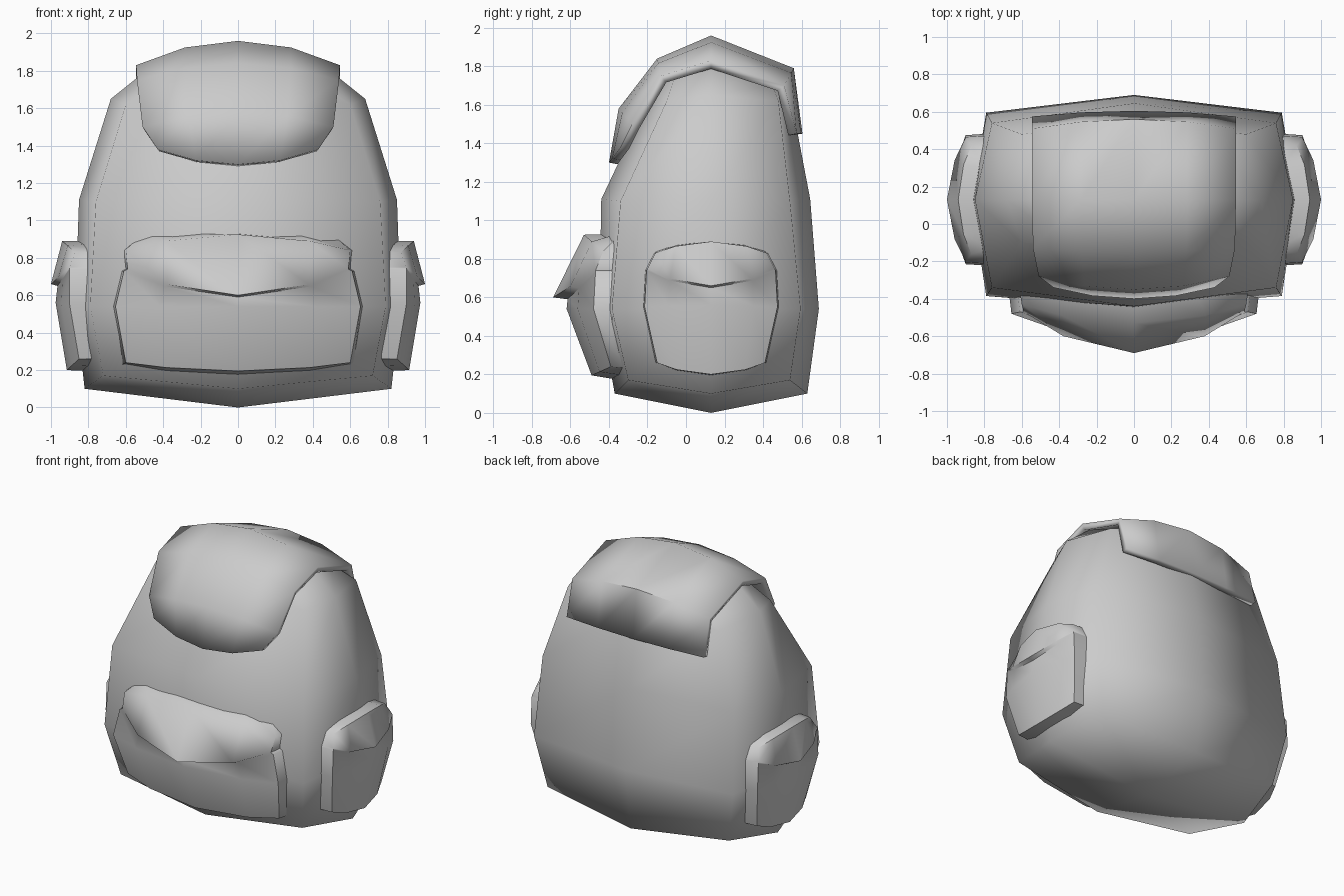
import bpy
import math

cube = bpy.data.objects.get("Cube")
if cube:
    bpy.data.objects.remove(cube, do_unlink=True)

MID_Y = 0.13

grey = bpy.data.materials.new("grey_fabric")
grey.use_nodes = True
grey.diffuse_color = (0.6, 0.6, 0.6, 1)
grey.node_tree.nodes["Principled BSDF"].inputs["Base Color"].default_value = (0.6, 0.6, 0.6, 1)


def make(name, verts, faces, angle=60):
    mesh = bpy.data.meshes.new(name)
    mesh.from_pydata(verts, [], faces)
    mesh.materials.append(grey)
    ob = bpy.data.objects.new(name, mesh)
    bpy.context.collection.objects.link(ob)
    bpy.ops.object.select_all(action="DESELECT")
    bpy.context.view_layer.objects.active = ob
    ob.select_set(True)
    bpy.ops.object.mode_set(mode="EDIT")
    bpy.ops.mesh.select_all(action="SELECT")
    bpy.ops.mesh.normals_make_consistent(inside=False)
    bpy.ops.object.mode_set(mode="OBJECT")
    bpy.ops.object.shade_smooth_by_angle(angle=math.radians(angle))
    return ob


def grid_faces(rows, cols):
    return [(r * cols + c, r * cols + c + 1, (r + 1) * cols + c + 1, (r + 1) * cols + c)
            for r in range(rows - 1) for c in range(cols - 1)]


# Body: eight-sided rings given as front, corner, side, corner and back points
RINGS = [
    [(0, -0.37, 0.10), (0.72, -0.30, 0.17), (0.82, MID_Y, 0.10), (0.72, 0.54, 0.17), (0, 0.63, 0.10)],
    [(0, -0.45, 0.54), (0.79, -0.385, 0.54), (0.87, MID_Y, 0.54), (0.79, 0.595, 0.54), (0, 0.69, 0.54)],
    [(0, -0.44, 1.11), (0.76, -0.34, 1.10), (0.85, MID_Y, 1.11), (0.76, 0.54, 1.10), (0, 0.645, 1.11)],
    [(0, -0.17, 1.68), (0.60, -0.10, 1.62), (0.68, MID_Y, 1.65), (0.60, 0.48, 1.62), (0, 0.54, 1.66)],
    [(0, -0.10, 1.79), (0.42, -0.06, 1.74), (0.48, MID_Y, 1.81), (0.42, 0.45, 1.70), (0, 0.50, 1.74)],
]
verts = []
for half in RINGS:
    verts += half + [(-x, y, z) for x, y, z in half[3:0:-1]]
faces = []
for r in range(len(RINGS) - 1):
    for i in range(8):
        j = (i + 1) % 8
        faces.append((r * 8 + i, r * 8 + j, r * 8 + 8 + j, r * 8 + 8 + i))
for start, z in ((0, 0.0), (len(RINGS) * 8 - 8, 1.9)):
    verts.append((0, MID_Y, z))
    for i in range(0, 8, 2):
        faces.append((len(verts) - 1, start + i, start + i + 1, start + (i + 2) % 8))
make("body", verts, faces, 80)

# Top flap: middle (y, z) and edge (x, y, z) of each row, front to back
FLAP = [
    ((-0.40, 1.30), (0.43, -0.34, 1.38)),
    ((-0.35, 1.58), (0.51, -0.28, 1.50)),
    ((-0.15, 1.84), (0.54, -0.13, 1.75)),
    ((MID_Y, 1.96), (0.545, MID_Y, 1.83)),
    ((0.56, 1.79), (0.545, 0.51, 1.70)),
    ((0.605, 1.45), (0.545, 0.575, 1.45)),
]
verts = []
for (my, mz), (ex, ey, ez) in FLAP:
    for t in (-1, -0.52, 0, 0.52, 1):
        w = t * t
        verts.append((ex * t, my + (ey - my) * w, mz + (ez - mz) * w))
flap = make("top_flap", verts, grid_faces(len(FLAP), 5))
solid = flap.modifiers.new("thickness", "SOLIDIFY")
solid.thickness = 0.045
solid.offset = -1


# Pocket: rows of middle out, middle z, edge half width, edge out, edge z
def pocket(name, rows, back, place):
    verts = []
    for mo, mz, half, eo, ez in rows:
        for t in (-1.03, -1, -0.64, 0, 0.64, 1, 1.03):
            w = min(t * t, 1)
            out = back if abs(t) > 1 else mo + (eo - mo) * w
            verts.append(place(half * t, out, mz + (ez - mz) * w))
    return make(name, verts, grid_faces(len(rows), 7))


FRONT = [
    (0.36, 0.93, 0.50, 0.34, 0.93),
    (0.53, 0.925, 0.60, 0.43, 0.84),
    (0.69, 0.60, 0.59, 0.47, 0.74),
    (0.615, 0.59, 0.61, 0.47, 0.73),
    (0.62, 0.54, 0.655, 0.48, 0.54),
    (0.49, 0.195, 0.60, 0.39, 0.24),
    (0.34, 0.17, 0.60, 0.30, 0.23),
]
pocket("front_pocket", FRONT, 0.32, lambda u, out, z: (u, -out, z))

SIDE = [
    (0.80, 0.89, 0.26, 0.76, 0.85),
    (0.94, 0.89, 0.29, 0.87, 0.83),
    (1.00, 0.66, 0.33, 0.90, 0.75),
    (0.965, 0.65, 0.335, 0.90, 0.74),
    (0.975, 0.56, 0.345, 0.90, 0.55),
    (0.915, 0.20, 0.28, 0.85, 0.26),
    (0.80, 0.195, 0.28, 0.74, 0.26),
]
for label, s in (("left", 1), ("right", -1)):
    pocket(label + "_side_pocket", SIDE, 0.74,
           lambda u, out, z, s=s: (s * out, MID_Y + u, z))
